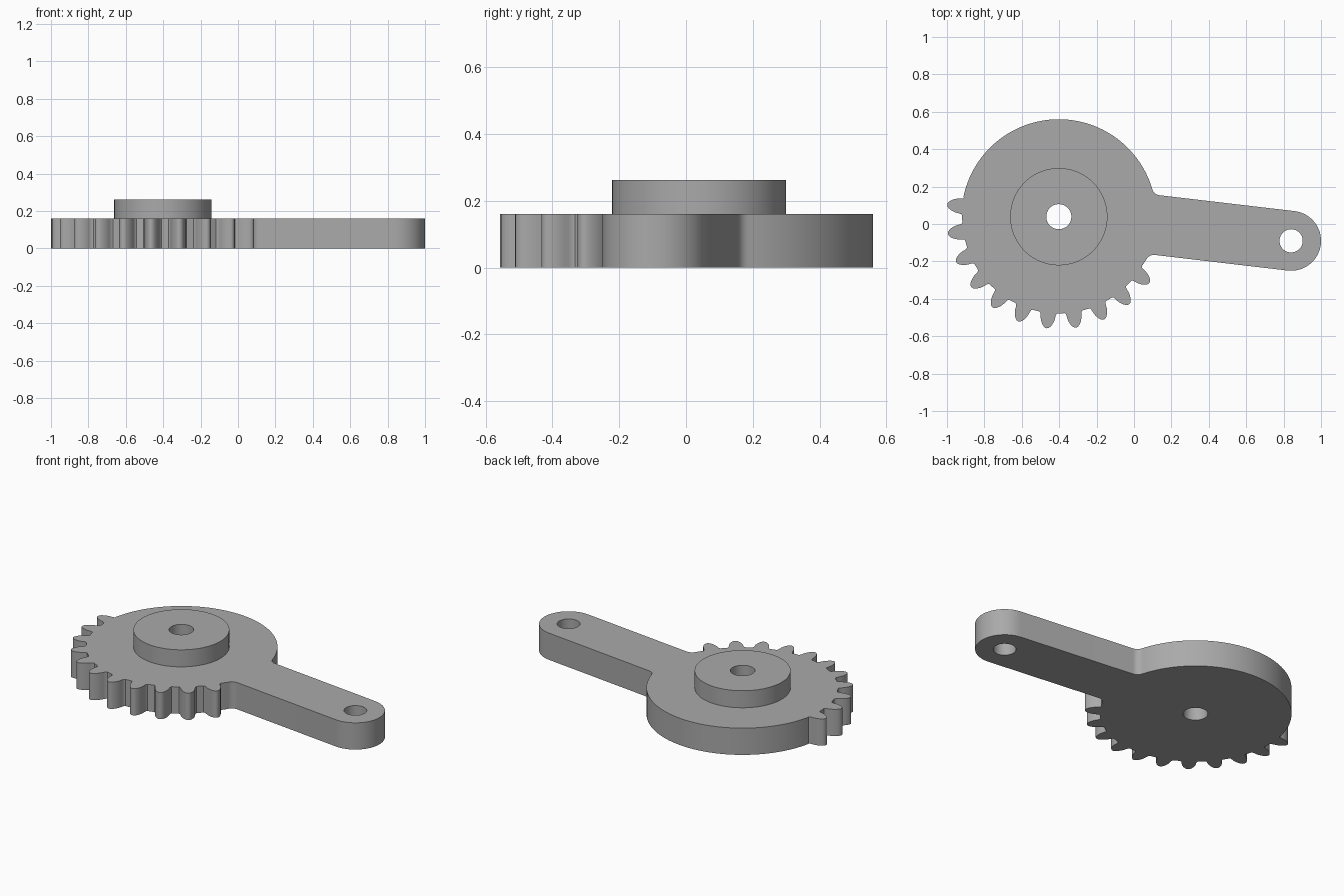
import bpy, bmesh
from math import sin, cos, atan2, sqrt, radians, degrees
from mathutils import Vector

cube = bpy.data.objects.get("Cube")
if cube:
    bpy.data.objects.remove(cube, do_unlink=True)

GEAR = Vector((-0.402, 0.039))
PIN = Vector((0.84, -0.09))
ROOT_R, TIP_R, ARM_R, FILLET = 0.521, 0.6, 0.16, 0.045
PLATE_H, HUB_H = 0.16, 0.262
TILT = -6.7                      # arm direction in degrees
TEETH, FIRST, PITCH = 11, 173.8, 15

grey = bpy.data.materials.new("Grey")
grey.use_nodes = True
grey.diffuse_color = (0.4, 0.4, 0.4, 1)
grey.node_tree.nodes["Principled BSDF"].inputs["Base Color"].default_value = (0.4, 0.4, 0.4, 1)


def arc(c, r, a0, a1, n):
    """Points on a circle from angle a0 to a1 in degrees."""
    step = (a1 - a0) / n
    return [c + r * Vector((cos(radians(a0 + i * step)), sin(radians(a0 + i * step))))
            for i in range(n + 1)]


def angle(v):
    return degrees(atan2(v.y, v.x))


def fillet(side):
    """Concave blend between arm edge and gear body, arm end first."""
    u = Vector((cos(radians(TILT)), sin(radians(TILT))))
    v = Vector((-u.y, u.x)) * side
    offset = PIN + v * (ARM_R + FILLET) - GEAR
    across = offset.dot(v)
    c = GEAR + v * across + u * sqrt((ROOT_R + FILLET) ** 2 - across ** 2)
    a0, a1 = angle(-v), angle(GEAR - c)
    sweep = (a1 - a0 + 180) % 360 - 180
    return arc(c, FILLET, a0, a0 + sweep, 8)


# tooth flank: radius and half angle
FLANK = [(0.517, 5.3), (0.522, 4.7), (0.535, 4.25), (0.55, 3.95), (0.565, 3.4),
         (0.58, 2.6), (0.591, 1.75), (0.598, 0.9)]


def tooth(mid):
    polar = [(r, mid - a) for r, a in FLANK] + [(TIP_R, mid)]
    polar += [(r, mid + a) for r, a in reversed(FLANK)]
    return [GEAR + r * Vector((cos(radians(a)), sin(radians(a)))) for r, a in polar]


def slab(name, outlines, z0, z1):
    """Extrude an outline with holes into a solid."""
    curve = bpy.data.curves.new(name, "CURVE")
    curve.dimensions = "2D"
    curve.fill_mode = "BOTH"
    curve.extrude = (z1 - z0) / 2
    for pts in outlines:
        s = curve.splines.new("POLY")
        s.points.add(len(pts) - 1)
        for p, q in zip(s.points, pts):
            p.co = (q.x, q.y, 0, 1)
        s.use_cyclic_u = True
    helper = bpy.data.objects.new(name + "_curve", curve)
    bpy.context.collection.objects.link(helper)
    bpy.context.view_layer.update()
    graph = bpy.context.evaluated_depsgraph_get()
    mesh = bpy.data.meshes.new_from_object(helper.evaluated_get(graph))
    bpy.data.objects.remove(helper, do_unlink=True)

    # weld the caps to the walls
    bm = bmesh.new()
    bm.from_mesh(mesh)
    bmesh.ops.remove_doubles(bm, verts=bm.verts, dist=0.0001)
    bmesh.ops.translate(bm, verts=bm.verts, vec=(0, 0, (z0 + z1) / 2))
    bmesh.ops.recalc_face_normals(bm, faces=bm.faces)
    bm.to_mesh(mesh)
    bm.free()
    mesh.name = name
    mesh.materials.clear()
    mesh.materials.append(grey)
    obj = bpy.data.objects.new(name, mesh)
    bpy.context.collection.objects.link(obj)
    bpy.ops.object.select_all(action="DESELECT")
    obj.select_set(True)
    bpy.context.view_layer.objects.active = obj
    bpy.ops.object.shade_smooth_by_angle(angle=radians(30))
    return obj


# plate outline: arm end, upper blend, plain rim, teeth, lower blend
upper, lower = fillet(1), fillet(-1)
outline = arc(PIN, ARM_R, TILT - 90, TILT + 90, 32) + upper
outline += arc(GEAR, ROOT_R, angle(upper[-1] - GEAR), FIRST - 5.6, 72)[1:]
for i in range(TEETH):
    outline += tooth(FIRST + i * PITCH)
outline += lower[::-1]

bore = arc(GEAR, 0.067, 0, 354, 59)
pin_hole = arc(PIN, 0.062, 0, 354, 59)
hub_rim = arc(GEAR, 0.26, 0, 356.25, 95)

slab("gear_arm_plate", [outline, bore, pin_hole], 0, PLATE_H)
slab("hub", [hub_rim, bore], PLATE_H, HUB_H)
